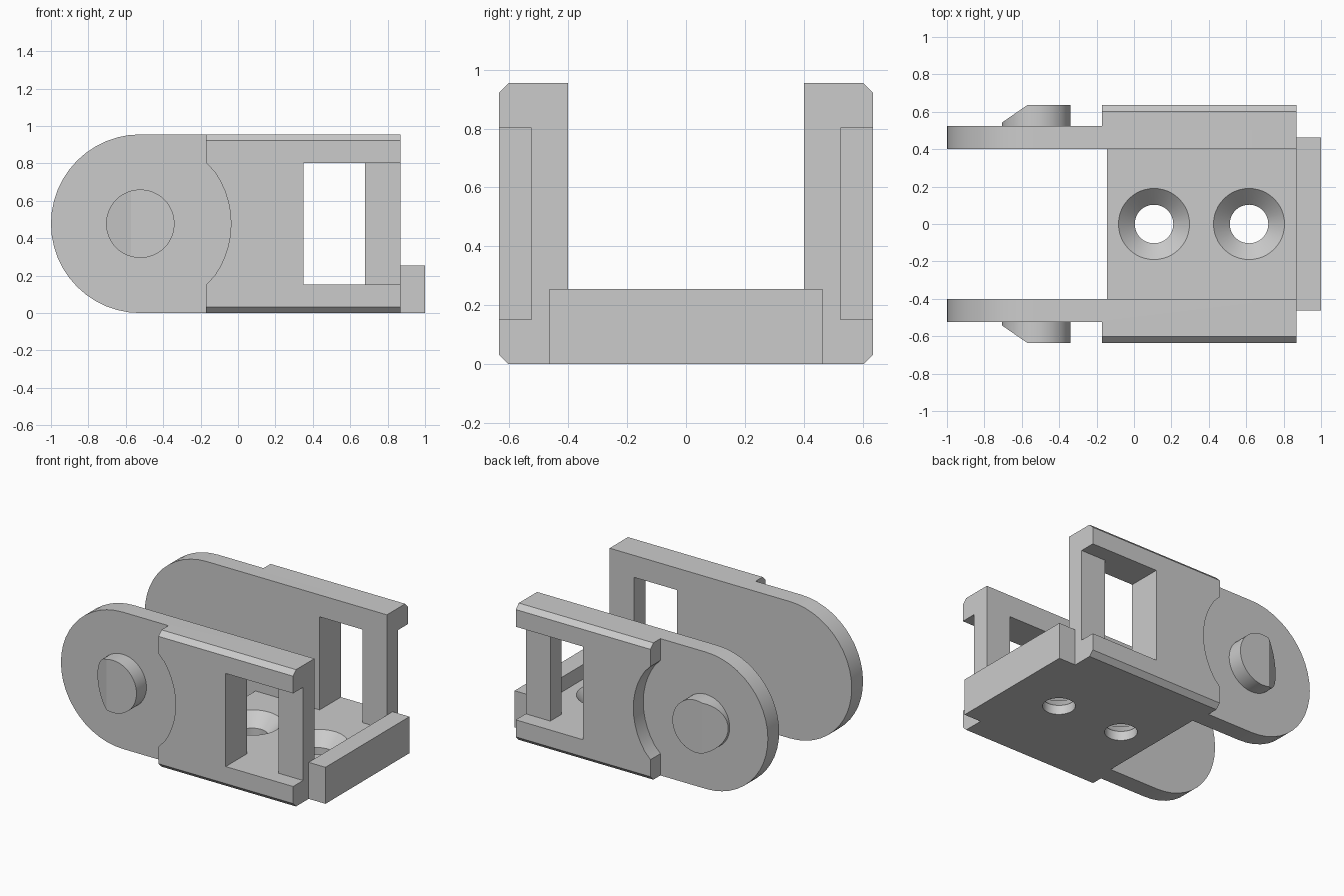
import bpy
import bmesh
from math import sin, cos, pi, asin
from mathutils import Vector

default = bpy.data.objects.get("Cube")
if default:
    bpy.data.objects.remove(default, do_unlink=True)

grey = bpy.data.materials.new("plain grey")
grey.use_nodes = True
COLOUR = (0.6, 0.6, 0.6, 1)
grey.diffuse_color = COLOUR
grey.node_tree.nodes["Principled BSDF"].inputs["Base Color"].default_value = COLOUR

# Main dimensions
H = 0.955                       # wall height
R = H / 2                       # ear radius
CX, CZ = R - 1, R               # pivot centre
INNER, MID, OUTER = 0.40, 0.525, 0.635
PAD, END = -0.17, 0.87          # thick part of the walls
SILL, HEAD = 0.152, 0.802       # window height range


def arc(radius, start, end, steps):
    return [(CX + radius * cos(start + (end - start) * i / steps),
             CZ + radius * sin(start + (end - start) * i / steps))
            for i in range(steps + 1)]


def finish(name, bm):
    bmesh.ops.recalc_face_normals(bm, faces=bm.faces)
    mesh = bpy.data.meshes.new(name)
    bm.to_mesh(mesh)
    bm.free()
    mesh.materials.append(grey)
    obj = bpy.data.objects.new(name, mesh)
    bpy.context.collection.objects.link(obj)
    return obj


def prism(profile, y0, y1):
    """Extrude an x-z outline between two y positions."""
    bm = bmesh.new()
    face = bm.faces.new([bm.verts.new((x, y0, z)) for x, z in profile])
    moved = bmesh.ops.extrude_face_region(bm, geom=[face])["geom"]
    bmesh.ops.translate(bm, vec=(0, y1 - y0, 0),
                        verts=[v for v in moved if isinstance(v, bmesh.types.BMVert)])
    bmesh.ops.recalc_face_normals(bm, faces=bm.faces)
    return bm


def rect(x0, x1, z0, z1):
    return [(x0, z0), (x1, z0), (x1, z1), (x0, z1)]


def combine(obj, tool, operation):
    """Apply a boolean and discard the tool."""
    mod = obj.modifiers.new("boolean", "BOOLEAN")
    mod.operation, mod.solver, mod.object = operation, "EXACT", tool
    bpy.context.view_layer.objects.active = obj
    bpy.ops.object.modifier_apply(modifier=mod.name)
    bpy.data.objects.remove(tool, do_unlink=True)


def lathe(name, x, rings, n=48):
    """Closed turned solid about a vertical axis."""
    bm = bmesh.new()
    loops = [[bm.verts.new((x + r * cos(2 * pi * i / n), r * sin(2 * pi * i / n), z))
              for i in range(n)] for r, z in rings]
    for a, b in zip(loops, loops[1:]):
        for i in range(n):
            j = (i + 1) % n
            bm.faces.new((a[i], a[j], b[j], b[i]))
    bm.faces.new(loops[0])
    bm.faces.new(loops[-1])
    return finish(name, bm)


parts = []
for side, s in (("left", 1), ("right", -1)):
    # Thin inner plate with rounded ear and window
    outline = arc(R, pi / 2, 3 * pi / 2, 24) + [(END, 0), (END, H)]
    wall = finish(side + "_side_wall", prism(outline, s * INNER, s * MID))
    window = finish("window_cutter", prism(rect(0.35, 0.68, SILL, HEAD), s * 0.3, s * 0.7))
    combine(wall, window, "DIFFERENCE")

    # Outer pad: concave front end, open recess at the rear
    cut_radius = 0.485
    a = asin((HEAD - CZ) / cut_radius)
    outline = ([(PAD, 0)] + arc(cut_radius, -a, a, 12) + [(PAD, H), (END, H),
               (END, HEAD), (0.35, HEAD), (0.35, SILL), (END, SILL), (END, 0)])
    outline[1], outline[13] = (PAD, SILL), (PAD, HEAD)
    bm = prism(outline, s * MID, s * OUTER)
    long_edges = [e for e in bm.edges
                  if all(abs(v.co.y) > OUTER - 0.001 and abs(v.co.z - CZ) > R - 0.001
                         for v in e.verts)]
    bmesh.ops.bevel(bm, geom=long_edges, offset=0.033, offset_type="OFFSET",
                    segments=1, affect="EDGES")
    combine(wall, finish("pad", bm), "UNION")
    parts.append(wall)

    # Round peg with a sloped lead-in
    circle = [(CX + 0.183 * cos(2 * pi * i / 48), CZ + 0.183 * sin(2 * pi * i / 48))
              for i in range(48)]
    bm = prism(circle, s * (MID - 0.02), s * OUTER)
    cut = bmesh.ops.bisect_plane(
        bm, geom=bm.verts[:] + bm.edges[:] + bm.faces[:], clear_outer=True,
        plane_co=Vector((-0.572, s * OUTER, 0)), plane_no=Vector((-0.095, s * 0.137, 0)))
    rim = [e for e in cut["geom_cut"] if isinstance(e, bmesh.types.BMEdge)]
    bmesh.ops.edgeloop_fill(bm, edges=rim)
    parts.append(finish(side + "_peg", bm))

# Floor with two countersunk screw holes
floor = finish("floor", prism(rect(-0.145, END, 0, SILL), -INNER, INNER))
for x in (0.107, 0.615):
    combine(floor, lathe("screw_cutter", x, [(0.103, -0.05), (0.103, SILL - 0.087),
                                             (0.19, SILL), (0.19, SILL + 0.05)]), "DIFFERENCE")
parts.append(floor)

# Raised end lip
parts.append(finish("end_lip", prism(rect(END, 1, 0, 0.255), -0.463, 0.463)))

# Smooth the round surfaces, keep the corners crisp
bpy.ops.object.select_all(action="DESELECT")
for obj in parts:
    obj.select_set(True)
bpy.context.view_layer.objects.active = parts[0]
bpy.ops.object.shade_smooth_by_angle(angle=pi / 9)
